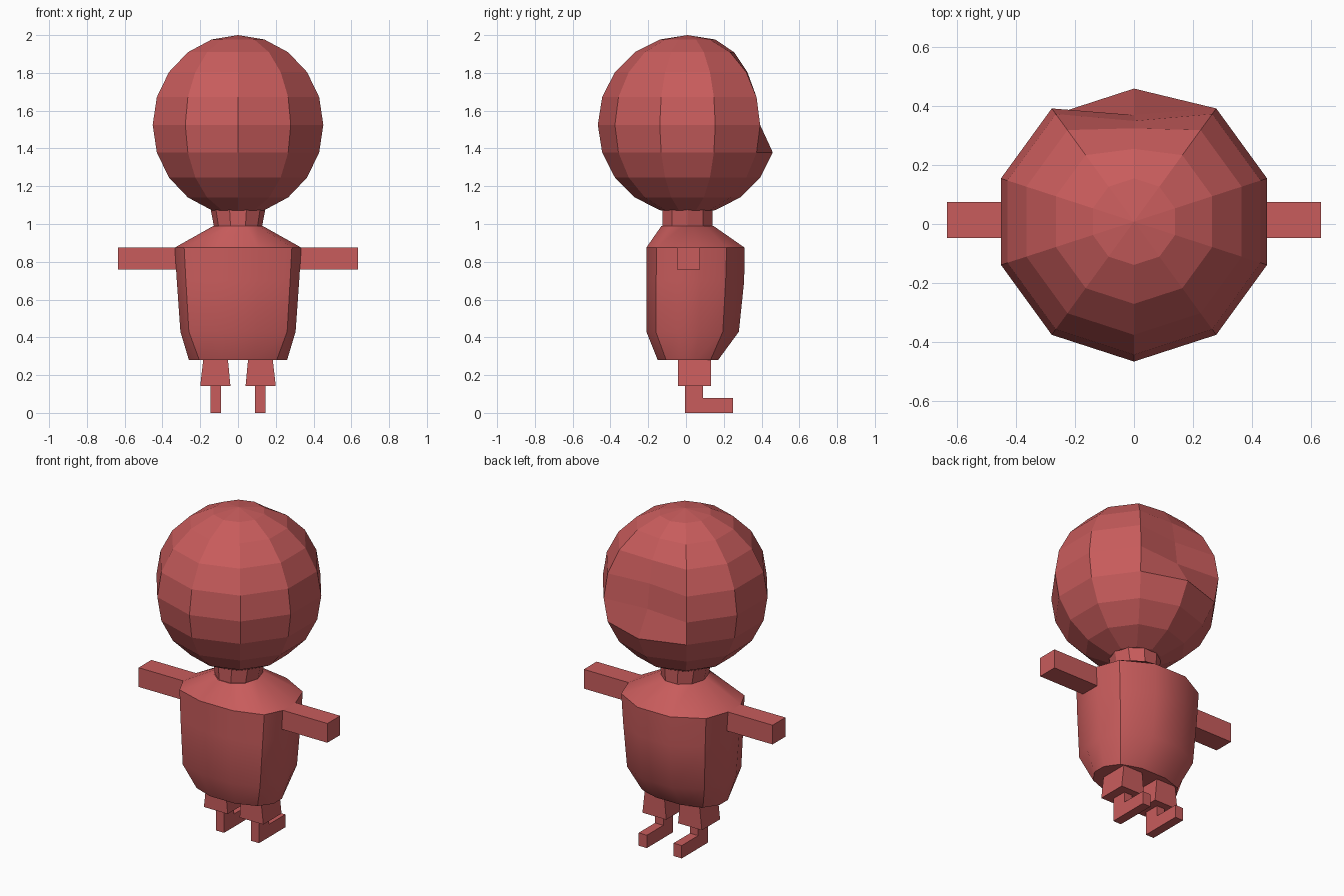
import bpy, bmesh, math

if "Cube" in bpy.data.objects:
    bpy.data.objects.remove(bpy.data.objects["Cube"])

red = bpy.data.materials.new("dusty red")
red.diffuse_color = (0.58, 0.107, 0.107, 1)
red.use_nodes = True
red.node_tree.nodes["Principled BSDF"].inputs["Base Color"].default_value = red.diffuse_color


def finish(name, bm, smooth=None):
    """Turn a bmesh into a named, coloured object."""
    bmesh.ops.recalc_face_normals(bm, faces=bm.faces)
    me = bpy.data.meshes.new(name)
    bm.to_mesh(me)
    bm.free()
    me.materials.append(red)
    ob = bpy.data.objects.new(name, me)
    bpy.context.collection.objects.link(ob)
    if smooth:
        bpy.ops.object.select_all(action='DESELECT')
        ob.select_set(True)
        bpy.context.view_layer.objects.active = ob
        bpy.ops.object.shade_smooth_by_angle(angle=math.radians(smooth))
    return ob


def loft(name, rings, smooth=None):
    """Skin a stack of closed rings and cap both ends."""
    bm = bmesh.new()
    loops = [[bm.verts.new(p) for p in ring] for ring in rings]
    n = len(loops[0])
    for a, b in zip(loops, loops[1:]):
        for i in range(n):
            j = (i + 1) % n
            bm.faces.new((a[i], a[j], b[j], b[i]))
    bm.faces.new(loops[0])
    bm.faces.new(loops[-1])
    return finish(name, bm, smooth)


def rect(x0, x1, y0, y1, z):
    return [(x0, y0, z), (x1, y0, z), (x1, y1, z), (x0, y1, z)]


# Head: ten-sided ball with the upper back flattened
bm = bmesh.new()
bmesh.ops.create_uvsphere(bm, u_segments=10, v_segments=10, radius=0.475)
flat_back = {0.38: 0.255, 0.28: 0.325, 0.15: 0.35, 0.0: 0.37}
for v in bm.verts:
    v.co.y += 0.008
    v.co.z += 1.525
    if abs(v.co.x) < 0.16 and v.co.y > 0.2:
        for dz, y in flat_back.items():
            if abs(v.co.z - 1.525 - dz) < 0.03:
                v.co.y = y
finish("head", bm)

# Neck: short ten-sided taper
loft("neck", [[(r * math.cos(i * math.pi / 5), 0.008 + 0.14 * math.sin(i * math.pi / 5), z)
               for i in range(10)] for r, z in ((0.125, 0.975), (0.147, 1.09))])


# Torso: rounded barrel, deeper at the back, with flat sides for the arms
def torso_ring(z, side, corner, mid, front, front_corner, back_corner, back, s0, s1):
    half = [(mid, front), (corner, front_corner), (side, s0),
            (side, s1), (corner, back_corner), (mid, back)]
    return [(x, y, z) for x, y in half] + [(-x, y, z) for x, y in reversed(half)]


loft("torso", [
    torso_ring(0.28, 0.26, 0.205, 0.085, -0.15, -0.105, 0.13, 0.17, -0.03, 0.05),
    torso_ring(0.43, 0.305, 0.26, 0.10, -0.21, -0.16, 0.195, 0.28, -0.045, 0.07),
    torso_ring(0.70, 0.324, 0.276, 0.105, -0.21, -0.158, 0.21, 0.308, -0.05, 0.075),
    torso_ring(0.875, 0.335, 0.285, 0.11, -0.21, -0.155, 0.215, 0.31, -0.05, 0.075),
    torso_ring(0.99, 0.13, 0.105, 0.042, -0.13, -0.08, 0.1, 0.145, -0.015, 0.03),
], smooth=30)

for s, side in ((1, "right"), (-1, "left")):
    # Arm: straight bar out from the shoulder
    loft(side + "_arm", [rect(s * 0.29, s * 0.635, -0.048, 0.075, z) for z in (0.758, 0.875)])
    # Trouser leg: flared block
    loft(side + "_trouser_leg", [rect(s * 0.04, s * 0.2, -0.042, 0.133, 0.142),
                                 rect(s * 0.055, s * 0.182, -0.042, 0.133, 0.30)])
    # Shin and foot: one L-shaped profile, toe towards +y
    profile = [(-0.005, 0), (0.248, 0), (0.248, 0.078), (0.09, 0.078), (0.09, 0.15), (-0.005, 0.15)]
    loft(side + "_foot", [[(s * x, y, z) for y, z in profile] for x in (0.09, 0.145)])
